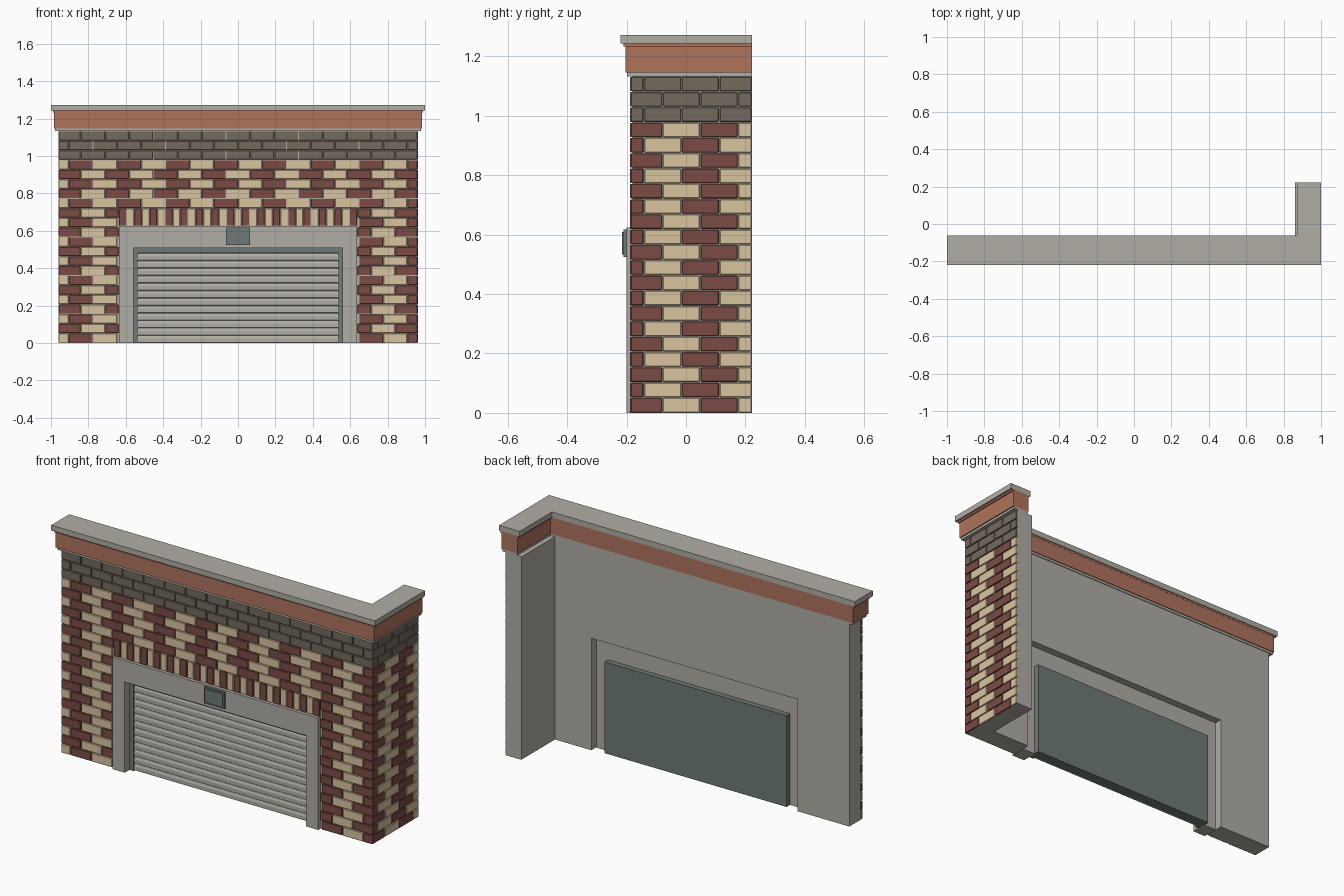
import bpy, bmesh
from mathutils import Matrix, Vector

cube = bpy.data.objects.get("Cube")
if cube:
    bpy.data.objects.remove(cube, do_unlink=True)


def material(name, rgb):
    lin = [((c / 255 + 0.055) / 1.055) ** 2.4 for c in rgb] + [1.0]
    m = bpy.data.materials.new(name)
    m.use_nodes = True
    m.diffuse_color = lin
    m.node_tree.nodes["Principled BSDF"].inputs["Base Color"].default_value = lin
    return m


RED = material("red brick", (123, 75, 69))
CREAM = material("cream brick", (218, 196, 160))
DARK = material("dark brick", (117, 106, 95))
STONE = material("grey stone", (177, 174, 165))
CLAY = material("clay frieze", (175, 115, 92))
STEEL = material("green grey steel", (110, 122, 118))


def add_box(bm, x, y, z, mat=0):
    size = Vector((x[1] - x[0], y[1] - y[0], z[1] - z[0]))
    mid = Vector((x[0] + x[1], y[0] + y[1], z[0] + z[1])) / 2
    made = bmesh.ops.create_cube(bm, size=1, matrix=Matrix.Translation(mid) @ Matrix.Diagonal(size).to_4x4())
    for f in {f for v in made["verts"] for f in v.link_faces}:
        f.material_index = mat


def finish(name, bm, mats, bevel=0):
    bmesh.ops.recalc_face_normals(bm, faces=bm.faces)
    me = bpy.data.meshes.new(name)
    bm.to_mesh(me)
    bm.free()
    for m in mats:
        me.materials.append(m)
    ob = bpy.data.objects.new(name, me)
    bpy.context.collection.objects.link(ob)
    if bevel:
        mod = ob.modifiers.new("worn edges", "BEVEL")
        mod.width, mod.segments = bevel, 1
    return ob


def box(name, x, y, z, mat):
    bm = bmesh.new()
    add_box(bm, x, y, z)
    return finish(name, bm, [mat])


def prism(name, outline, to_point, offset, mat):
    bm = bmesh.new()
    face = bm.faces.new([bm.verts.new(to_point(a, b)) for a, b in outline])
    top = bmesh.ops.extrude_face_region(bm, geom=[face])["geom"]
    bmesh.ops.translate(bm, vec=offset, verts=[v for v in top if isinstance(v, bmesh.types.BMVert)])
    return finish(name, bm, [mat])


# Main dimensions
WALL_X, FRONT, BACK, END = 0.957, -0.18, -0.075, 0.222
WING_IN, OPEN_X, OPEN_Z = 0.862, 0.637, 0.625
ROW = 1.133 / 22
SOLDIER_Z = 14 * ROW
TOP = 22 * ROW


def arch(w, h, inner_w, inner_h):
    return [(-w, 0), (-w, h), (w, h), (w, 0), (inner_w, 0), (inner_w, inner_h), (-inner_w, inner_h), (-inner_w, 0)]


# Plain backing walls: front wall with an opening, and the side wing
prism("front_wall", arch(WALL_X, TOP, OPEN_X, OPEN_Z), lambda a, b: (a, FRONT, b), (0, BACK - FRONT, 0), STONE)
box("side_wing_wall", (WING_IN, WALL_X), (BACK, END), (0, TOP), STONE)

# Brick courses: running bond of alternating colours, clipped to the given spans
PITCH, GAP = 0.1293, 0.0017


def course(row, first_joint, pitch, spans, place):
    for k in range(-1, 17):
        start = first_joint + k * pitch
        for lo, hi in spans:
            a, b = max(start, lo), min(start + pitch, hi)
            if b - a > 0.012:
                place(a + GAP, b - GAP, row * ROW + GAP, (row + 1) * ROW - GAP, 2 if row > 18 else (k % 2))


bm = bmesh.new()
for row in range(22):
    odd = row % 2
    if row < 14:
        spans = [(-0.962, -OPEN_X), (OPEN_X, 0.962)]
    else:
        spans = [(-0.962, 0.962)]
    course(row, -0.84 - PITCH * (1 if odd else 0.5), PITCH, spans,
           lambda a, b, z0, z1, m: add_box(bm, (a, b), (FRONT - 0.008, FRONT + 0.005), (z0, z1), m))
finish("front_bricks", bm, [RED, CREAM, DARK], 0.002)

bm = bmesh.new()
for row in range(22):
    odd = row % 2
    course(row, (-0.142 if odd else -0.079) - 0.127, 0.127, [(FRONT - 0.008, END)],
           lambda a, b, z0, z1, m: add_box(bm, (WALL_X - 0.005, WALL_X + 0.006), (a, b), (z0, z1), m))
finish("side_bricks", bm, [RED, CREAM, DARK], 0.002)

# Upright bricks over the opening
bm = bmesh.new()
COUNT = 31
step = 2 * OPEN_X / COUNT
for i in range(COUNT):
    x = -OPEN_X + i * step
    add_box(bm, (x + GAP, x + step - GAP), (FRONT - 0.008, FRONT + 0.005), (0.627, SOLDIER_Z - GAP), i % 2)
finish("soldier_bricks", bm, [RED, CREAM], 0.002)


# Cornice: stacked L-shaped layers that follow the wall and the wing
def cornice(name, out, inner_y, inner_x, z0, z1, mat):
    side = 0.96 + out
    outline = [(-side, FRONT - out), (side, FRONT - out), (side, END),
               (inner_x, END), (inner_x, inner_y), (-side, inner_y)]
    prism(name, outline, lambda a, b: (a, b, z0), (0, 0, z1 - z0), mat)


cornice("cornice_lower_trim", 0.018, -0.071, 0.889, TOP, 1.146, STONE)
cornice("cornice_frieze", 0.024, -0.067, 0.885, 1.146, 1.233, CLAY)
cornice("cornice_upper_trim", 0.030, -0.066, 0.880, 1.233, 1.243, CLAY)
cornice("cornice_cap", 0.04, -0.062, 0.872, 1.243, 1.273, STONE)

# Stone surround of the opening
prism("door_surround", arch(0.635, OPEN_Z, 0.56, 0.507), lambda a, b: (a, -0.2, b), (0, 0.085, 0), STONE)

# Steel door panel, its frame and the shutter slats
box("door_panel", (-0.562, 0.562), (-0.14, -0.085), (0, 0.51), STEEL)
prism("door_frame", arch(0.56, 0.507, 0.535, 0.48), lambda a, b: (a, -0.158, b), (0, 0.018, 0), STEEL)
SLATS = 12
pitch = 0.48 / SLATS
profile = [(-0.14, 0)]
for i in range(SLATS):
    z = i * pitch
    profile += [(-0.145, z), (-0.152, z + 0.08 * pitch), (-0.152, z + 0.6 * pitch), (-0.147, z + 0.97 * pitch)]
profile.append((-0.14, 0.48))
prism("shutter_slats", profile, lambda a, b: (-0.535, a, b), (1.07, 0, 0), STONE)

# Small plaque over the door
box("plaque", (-0.064, 0.064), (-0.21, -0.198), (0.525, 0.618), STEEL)
box("plaque_face", (-0.055, 0.055), (-0.216, -0.208), (0.534, 0.609), STEEL)
